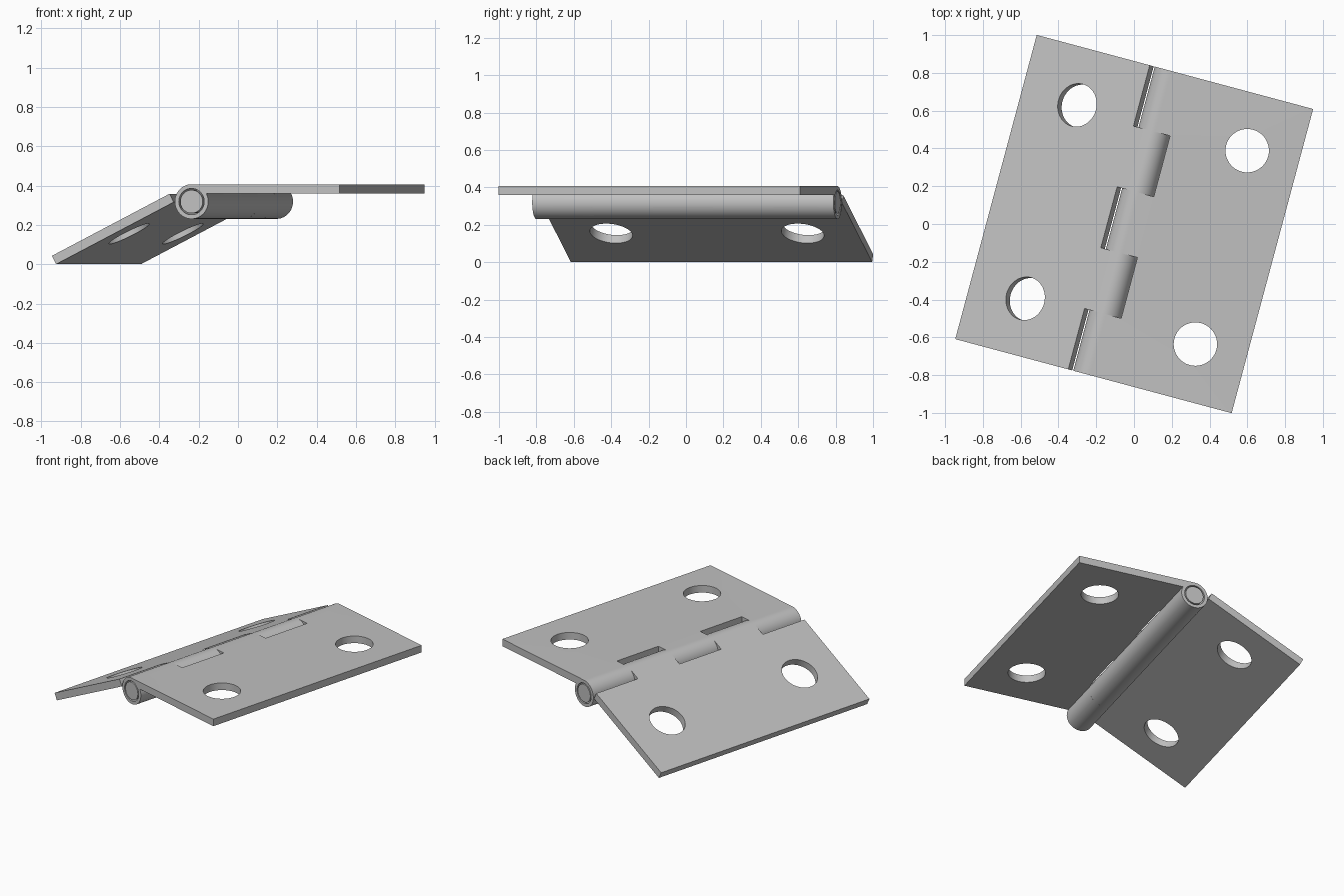
import bpy, bmesh
from math import radians, degrees, asin, cos, sin, pi
from mathutils import Matrix

if "Cube" in bpy.data.objects:
    bpy.data.objects.remove(bpy.data.objects["Cube"], do_unlink=True)

LENGTH = 1.667        # along the pin
WIDTH = 0.78          # pin centre to leaf edge
BARREL, BORE, PIN = 0.088, 0.067, 0.059
UNDER = 0.04          # height of leaf underside above the pin centre
CLEAR = 0.085         # clearance cut around the other leaf's knuckles
KNUCKLE = LENGTH / 5
CENTRE = Matrix.Rotation(radians(-15), 4, 'Z') @ Matrix.Translation((-0.0215, 0, 0.3185))

steel = bpy.data.materials.new("grey_steel")
steel.use_nodes = True
GREY = (0.53, 0.53, 0.53, 1)
steel.diffuse_color = GREY
steel.node_tree.nodes["Principled BSDF"].inputs["Base Color"].default_value = GREY


def to_object(name, bm):
    bmesh.ops.recalc_face_normals(bm, faces=bm.faces)
    mesh = bpy.data.meshes.new(name)
    bm.to_mesh(mesh)
    bm.free()
    mesh.materials.append(steel)
    ob = bpy.data.objects.new(name, mesh)
    bpy.context.collection.objects.link(ob)
    return ob


def cylinder(name, radius, depth, matrix):
    bm = bmesh.new()
    bmesh.ops.create_cone(bm, cap_ends=True, segments=48, radius1=radius,
                          radius2=radius, depth=depth, matrix=matrix)
    return to_object(name, bm)


def box(name, size, centre):
    bm = bmesh.new()
    bmesh.ops.create_cube(bm, size=1, matrix=Matrix.Translation(centre) @ Matrix.Diagonal((*size, 1)))
    return to_object(name, bm)


def activate(ob):
    bpy.ops.object.select_all(action='DESELECT')
    ob.select_set(True)
    bpy.context.view_layer.objects.active = ob


def cut(ob, cutter):
    cutter.hide_render = True
    mod = ob.modifiers.new("cut", 'BOOLEAN')
    mod.operation, mod.solver, mod.object = 'DIFFERENCE', 'EXACT', cutter
    activate(ob)
    bpy.ops.object.modifier_apply(modifier=mod.name)
    bpy.data.objects.remove(cutter, do_unlink=True)


def finish(ob, tilt=0):
    activate(ob)
    bpy.ops.object.shade_smooth_by_angle(angle=radians(30))
    ob.matrix_world = CENTRE @ Matrix.Rotation(radians(tilt), 4, 'Y')


ALONG = Matrix.Rotation(pi / 2, 4, 'X')


def leaf(name, side, other_knuckles, hole_x, tilt):
    # flat plate that curls into the barrel, as one extruded section
    end = 360 + degrees(asin(UNDER / BARREL))
    steps = 44
    arc = [radians(90 + (end - 90) * i / steps) for i in range(steps + 1)]
    section = [(BARREL * cos(a), BARREL * sin(a)) for a in arc]
    section += [(WIDTH, UNDER), (WIDTH, BARREL)]
    bm = bmesh.new()
    face = bm.faces.new([bm.verts.new((side * x, -LENGTH / 2, z)) for x, z in section])
    new = bmesh.ops.extrude_face_region(bm, geom=[face])["geom"]
    bmesh.ops.translate(bm, vec=(0, LENGTH, 0),
                        verts=[v for v in new if isinstance(v, bmesh.types.BMVert)])
    ob = to_object(name, bm)

    # bore for the pin
    cut(ob, cylinder("bore_cutter", BORE, 3, ALONG))
    # room for the knuckles of the other leaf
    for k in other_knuckles:
        lo, hi = (k - 0.5) * KNUCKLE, (k + 0.5) * KNUCKLE
        lo -= 0.2 if k == -2 else 0
        hi += 0.2 if k == 2 else 0
        cut(ob, box("gap_cutter", (CLEAR + 0.2, hi - lo, 0.5),
                    (side * (CLEAR - 0.2) / 2, (lo + hi) / 2, 0)))
    # screw holes
    for y in (-0.53, 0.53):
        cut(ob, cylinder("hole_cutter", 0.115, 0.5, Matrix.Translation((side * hole_x, y, 0))))
    finish(ob, tilt)


leaf("left_leaf", 1, (-1, 1), 0.5, 0)
leaf("right_leaf", -1, (-2, 0, 2), 0.44, -27)
finish(cylinder("hinge_pin", PIN, LENGTH, ALONG))
